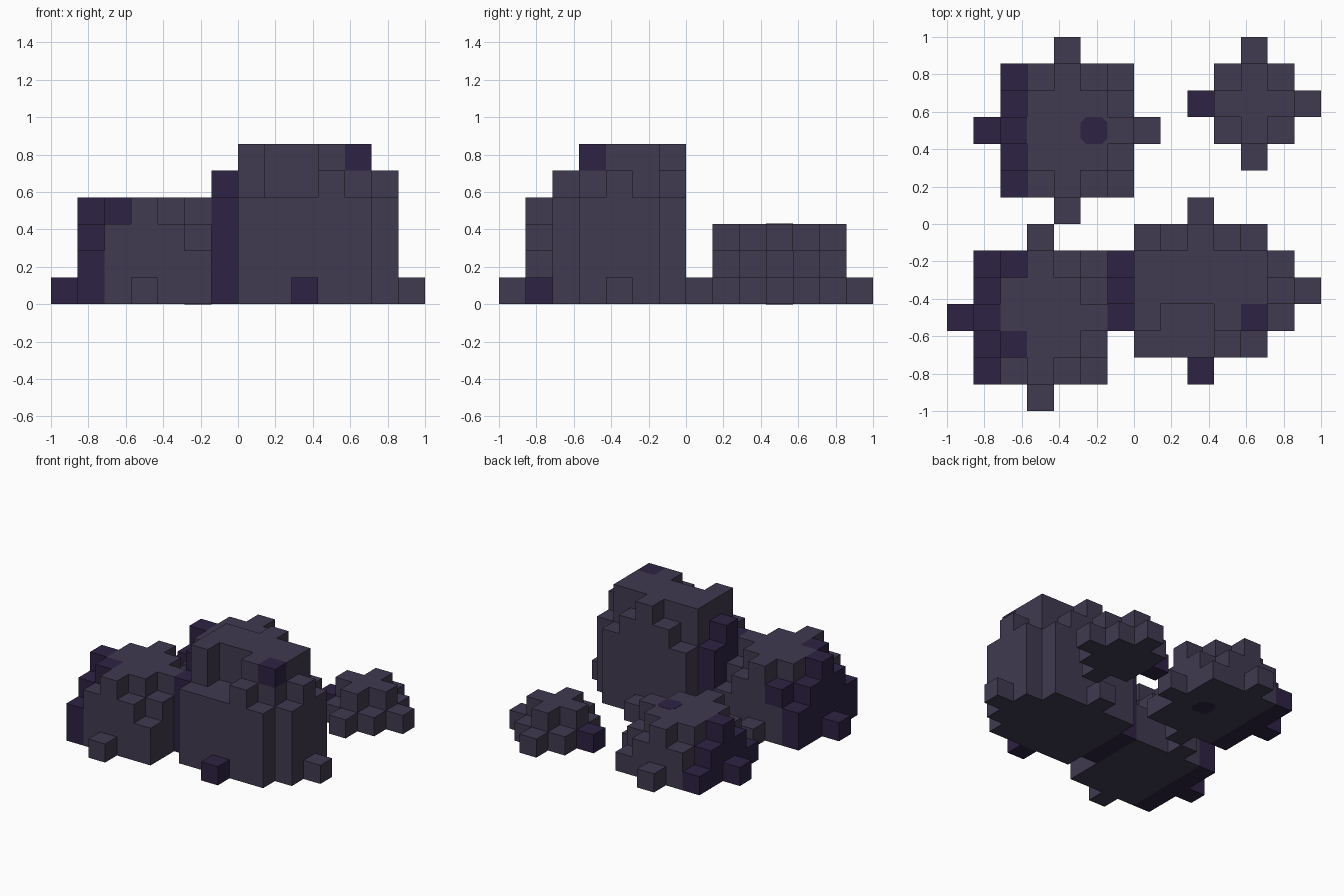
import bpy
import bmesh
from mathutils import Vector

CELL = 1 / 7

if "Cube" in bpy.data.objects:
    bpy.data.objects.remove(bpy.data.objects["Cube"], do_unlink=True)


def make_material(name, colour):
    mat = bpy.data.materials.new(name)
    mat.use_nodes = True
    mat.diffuse_color = (*colour, 1)
    bsdf = mat.node_tree.nodes["Principled BSDF"]
    bsdf.inputs["Base Color"].default_value = (*colour, 1)
    bsdf.inputs["Roughness"].default_value = 0.9
    return mat


STONE = make_material("grey_stone", (0.051, 0.042, 0.080))
PURPLE = make_material("dark_purple_stone", (0.027, 0.016, 0.056))


def finish(name, bm, materials):
    bmesh.ops.recalc_face_normals(bm, faces=bm.faces)
    mesh = bpy.data.meshes.new(name)
    bm.to_mesh(mesh)
    bm.free()
    for mat in materials:
        mesh.materials.append(mat)
    obj = bpy.data.objects.new(name, mesh)
    bpy.context.collection.objects.link(obj)
    return obj


def make_rock(name, left, front, rows, is_purple):
    """Blocky rock from column heights; rows run from back to front."""
    cells = set()
    for r, row in enumerate(reversed(rows)):
        for c, height in enumerate(row):
            for level in range(int(height)):
                cells.add((left + c, front + r, level))
    bm = bmesh.new()
    for cell in sorted(cells):
        for axis in range(3):
            for side in (0, 1):
                step = list(cell)
                step[axis] += 2 * side - 1
                if tuple(step) in cells:
                    continue
                # Only exposed faces are built
                u, v = (axis + 1) % 3, (axis + 2) % 3
                corners = []
                for a, b in ((0, 0), (1, 0), (1, 1), (0, 1)):
                    p = Vector(cell)
                    p[axis] += side
                    p[u] += a
                    p[v] += b
                    corners.append(bm.verts.new((p - Vector((7, 7, 0))) * CELL))
                if side == 0:
                    corners.reverse()
                face = bm.faces.new(corners)
                face.material_index = int(is_purple(*cell))
    mesh = bpy.data.meshes.new(name)
    bmesh.ops.remove_doubles(bm, verts=bm.verts, dist=0.001)
    bm.to_mesh(mesh)
    bm.free()
    mesh.materials.append(STONE)
    mesh.materials.append(PURPLE)
    obj = bpy.data.objects.new(name, mesh)
    bpy.context.collection.objects.link(obj)


# Tallest rock, front left
make_rock("tall_rock", 6, 1, [
    "00010000",
    "04565400",
    "46666640",
    "56666651",
    "46446640",
    "04445400",
    "00010000",
], lambda i, j, k: i == 6 or j == 1 or (i, j, k) == (11, 3, 5))

# Medium rock, front right
make_rock("medium_rock", 0, 0, [
    "000100",
    "023432",
    "034443",
    "144444",
    "034443",
    "023432",
    "000100",
], lambda i, j, k: i < 2 or (i, j, k) in {(2, 2, 3), (2, 5, 2)})

# Low rock, back right
make_rock("low_rock", 1, 7, [
    "0001000",
    "0123210",
    "0233320",
    "1333331",
    "0233320",
    "0123210",
    "0001000",
], lambda i, j, k: i < 3)

# Small rock, back left
make_rock("small_rock", 9, 9, [
    "00100",
    "01210",
    "12221",
    "01210",
    "00100",
], lambda i, j, k: i == 9)


# Rounded dark patch on the top and underside of the low rock
def make_patch(name, z, thickness):
    bm = bmesh.new()
    half, cut = CELL / 2, CELL / 5
    outline = []
    for sx, sy in ((1, 1), (-1, 1), (-1, -1), (1, -1)):
        ends = [(sx * half, sy * (half - cut)), (sx * (half - cut), sy * half)]
        outline += ends if sx == sy else ends[::-1]
    centre = Vector((-1.5 * CELL, 3.5 * CELL, z))
    verts = [bm.verts.new(centre + Vector((x, y, 0))) for x, y in outline]
    face = bm.faces.new(verts)
    top = bmesh.ops.extrude_face_region(bm, geom=[face])["geom"]
    moved = [g for g in top if isinstance(g, bmesh.types.BMVert)]
    bmesh.ops.translate(bm, verts=moved, vec=(0, 0, thickness))
    finish(name, bm, [PURPLE])


make_patch("top_patch", 3 * CELL - 0.002, 0.004)
make_patch("underside_patch", -0.001, 0.003)
